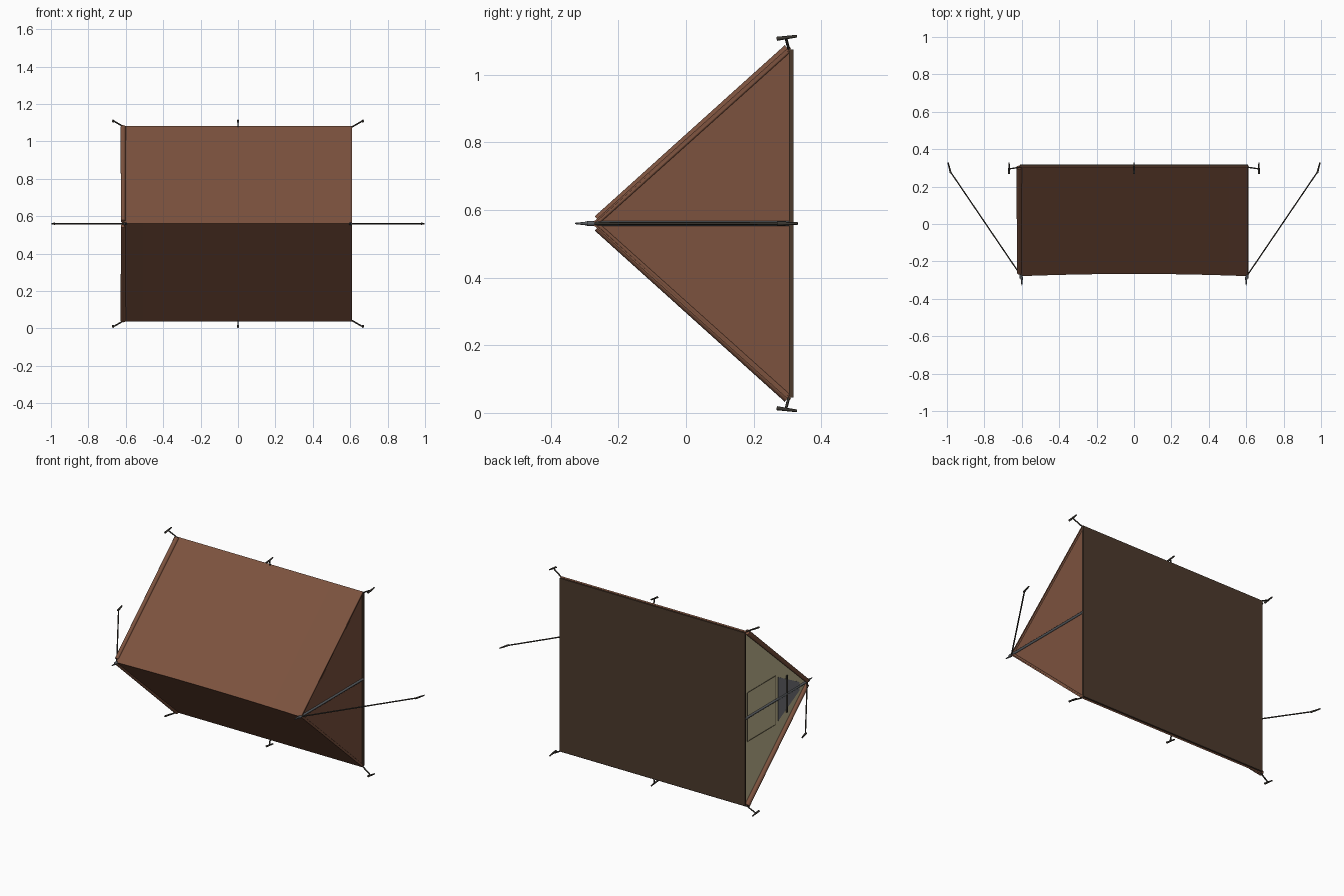
import bpy, bmesh, math
from mathutils import Vector

if "Cube" in bpy.data.objects:
    bpy.data.objects.remove(bpy.data.objects["Cube"])

def srgb(r, g, b):
    f = lambda c: (c / 255 / 12.92) if c < 11 else ((c / 255 + 0.055) / 1.055) ** 2.4
    return (f(r), f(g), f(b), 1)

def material(name, *rgb):
    m = bpy.data.materials.new(name)
    m.diffuse_color = srgb(*rgb)
    m.use_nodes = True
    m.node_tree.nodes["Principled BSDF"].inputs["Base Color"].default_value = m.diffuse_color
    return m

BROWN = material("brown canvas", 124, 82, 62)
FLOOR = material("dark floor", 76, 58, 44)
KHAKI = material("khaki lining", 198, 187, 148)
SEAM = material("dark khaki seam", 105, 97, 74)
MESH = material("grey netting", 120, 121, 126)
METAL = material("grey metal", 92, 96, 100)
ROPE = material("dark rope", 58, 54, 48)

MID, HALF, BASE, RIDGE, LEN = 0.56, 0.52, 0.312, -0.272, 0.61

def finish(name, bm, mat, smooth=False):
    bmesh.ops.recalc_face_normals(bm, faces=bm.faces)
    me = bpy.data.meshes.new(name)
    bm.to_mesh(me)
    bm.free()
    ob = bpy.data.objects.new(name, me)
    bpy.context.collection.objects.link(ob)
    me.materials.append(mat)
    if smooth:
        for p in me.polygons:
            p.use_smooth = len(p.vertices) == 4
    return ob

def rod(name, a, b, r, mat, r2=None, sides=8):
    a, b = Vector(a), Vector(b)
    bm = bmesh.new()
    bmesh.ops.create_cone(bm, cap_ends=True, segments=sides, radius1=r,
                          radius2=r if r2 is None else r2, depth=(b - a).length)
    q = (b - a).to_track_quat('Z', 'Y')
    for v in bm.verts:
        v.co = q @ v.co + (a + b) / 2
    return finish(name, bm, mat, True)

def plate(name, outline, x, thick, mat):
    """Flat (y, z) outline standing across x."""
    bm = bmesh.new()
    face = bm.faces.new([bm.verts.new((x - thick / 2, y, z)) for y, z in outline])
    ext = bmesh.ops.extrude_face_region(bm, geom=[face])
    for v in ext['geom']:
        if isinstance(v, bmesh.types.BMVert):
            v.co.x += thick
    return finish(name, bm, mat)

def box(name, lo, hi, mat):
    bm = bmesh.new()
    bmesh.ops.create_cube(bm, size=1)
    for v in bm.verts:
        v.co = [(l + h) / 2 + c * (h - l) for l, h, c in zip(lo, hi, v.co)]
    return finish(name, bm, mat)

# Canvas roof with a slightly sagging ridge
bm = bmesh.new()
N = 12
rows = []
for i in range(N + 1):
    x = -LEN + 2 * LEN * i / N
    ridge = RIDGE - 0.003 + 0.012 * (1 - (x / LEN) ** 2)
    rows.append([bm.verts.new(p) for p in ((x, BASE - 0.004, MID + HALF), (x, ridge, MID),
                                           (x, BASE - 0.004, MID - HALF))])
for a, b in zip(rows, rows[1:]):
    for k in range(2):
        bm.faces.new((a[k], b[k], b[k + 1], a[k + 1]))
roof = finish("canvas_roof", bm, BROWN)
mod = roof.modifiers.new("thickness", 'SOLIDIFY')
mod.thickness, mod.offset = 0.008, 0

# Floor sheet
box("floor_sheet", (-LEN, BASE - 0.007, MID - HALF + 0.005), (LEN, BASE + 0.006, MID + HALF - 0.005), FLOOR)

# End walls
tri = [(RIDGE + 0.006, MID), (BASE - 0.004, MID - HALF + 0.006), (BASE - 0.004, MID + HALF - 0.006)]
plate("closed_end_wall", tri, 0.601, 0.006, BROWN)
plate("door_end_wall", tri, -0.601, 0.006, KHAKI)

# Netting window and its bar, door seams
plate("netting_window", [(0.0, MID - 0.13), (0.0, MID + 0.13), (-0.2, MID + 0.025), (-0.2, MID - 0.025)],
      -0.605, 0.005, MESH)
box("window_bar", (-0.611, -0.086, MID - 0.11), (-0.604, -0.078, MID + 0.11), ROPE)
for s in (-1, 1):
    z = MID + s * 0.145
    box("door_side_seam", (-0.606, 0.02, z - 0.002), (-0.602, 0.285, z + 0.002), SEAM)
for y in (0.02, 0.285):
    box("door_cross_seam", (-0.606, y - 0.002, MID - 0.145), (-0.602, y + 0.002, MID + 0.145), SEAM)

# Rolled door flaps along the sloping edges, hems at the closed end
for s in (-1, 1):
    rod("rolled_flap", (-0.614, RIDGE + 0.01, MID + s * 0.012), (-0.614, BASE - 0.01, MID + s * (HALF - 0.004)),
        0.012, BROWN, 0.015, 10)
    rod("end_hem", (0.603, RIDGE + 0.012, MID + s * 0.004), (0.603, BASE - 0.01, MID + s * (HALF - 0.012)),
        0.006, BROWN)

def peg(name, x, y, z, lean_x, lean_z):
    """Ground peg pointing along +y with a small hook."""
    rod(name, (x - lean_x, y - 0.03, z - lean_z), (x + lean_x, y + 0.03, z + lean_z), 0.006, ROPE, 0.004, 6)

for sx in (-1, 1):
    # Upright pole with spike, guy line and its peg
    rod("tent_pole", (sx * 0.605, RIDGE - 0.02, MID), (sx * 0.605, BASE, MID), 0.007, METAL)
    rod("pole_spike", (sx * 0.6, RIDGE - 0.01, MID), (sx * 0.6, -0.328, MID), 0.007, METAL, 0.002)
    rod("guy_line", (sx * 0.602, RIDGE - 0.008, MID), (sx * 0.982, 0.28, MID), 0.004, ROPE, sides=6)
    peg("guy_peg", sx * 0.987, 0.3, MID, sx * 0.008, 0)

for sz in (-1, 1):
    # Pegs and cords around the floor edge
    for sx in (-1, 0, 1):
        zp = MID + sz * 0.55
        rod("peg_cord", (sx * 0.605, BASE - 0.008, MID + sz * (HALF - 0.005)), (sx * 0.666, 0.295, zp),
            0.004, ROPE, sides=6)
        peg("edge_peg", sx * 0.668, 0.298, zp, 0, sz * 0.004)
